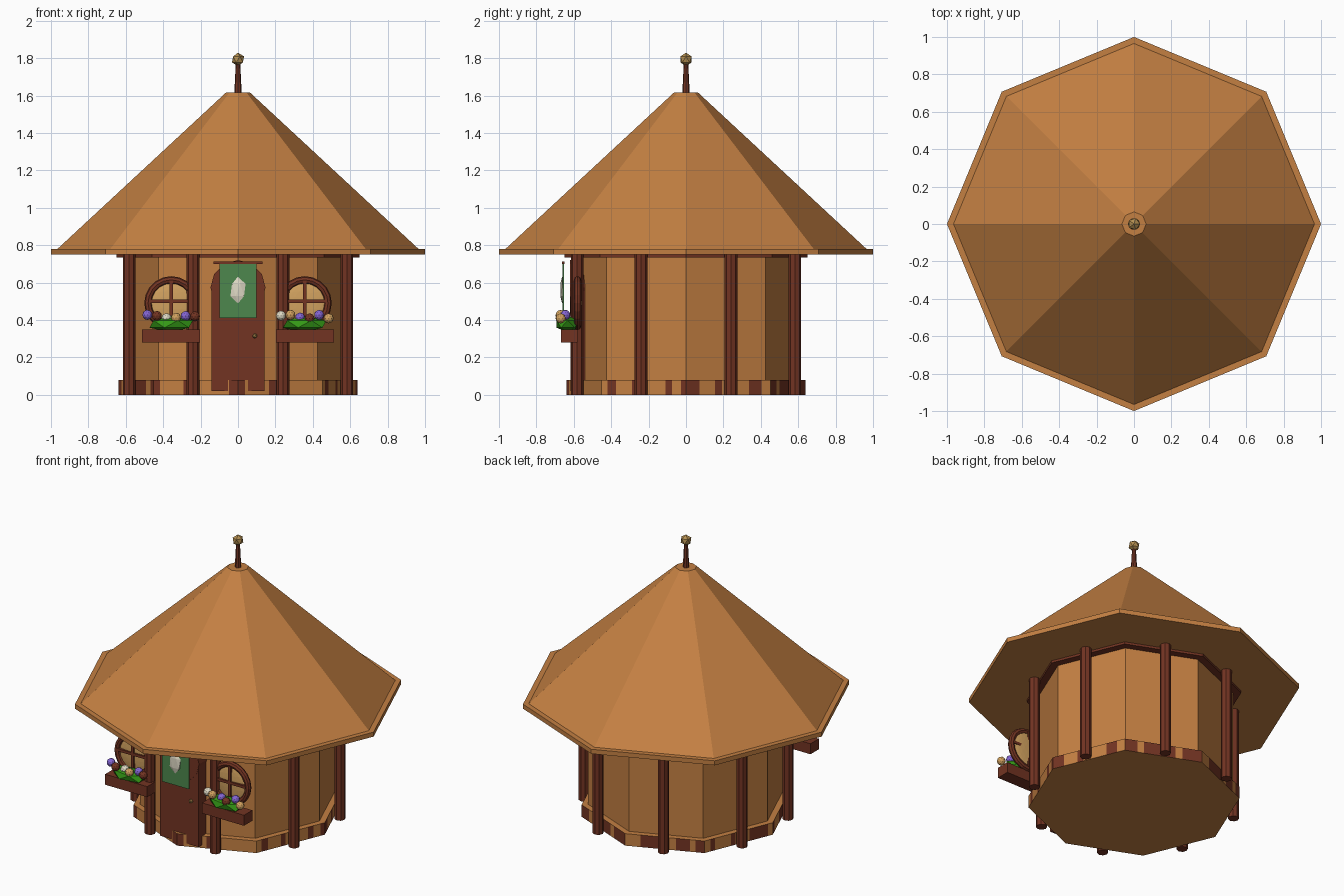
import bpy, bmesh, math, random
from mathutils import Matrix, Vector

if "Cube" in bpy.data.objects:
    bpy.data.objects.remove(bpy.data.objects["Cube"])

random.seed(4)


def mat(name, r, g, b):
    m = bpy.data.materials.new(name)
    m.diffuse_color = (r, g, b, 1)
    m.use_nodes = True
    m.node_tree.nodes["Principled BSDF"].inputs["Base Color"].default_value = m.diffuse_color
    return m


WOOD = mat("honey_wood", .55, .215, .055)
DARK = mat("red_brown_wood", .17, .034, .016)
BANNER = mat("banner_green", .075, .245, .075)
LEAF = mat("leaf_green", .035, .32, .008)
PURPLE = mat("purple_petal", .23, .13, .65)
GLOW = mat("warm_amber", .64, .36, .115)
CREAM = mat("cream", .74, .70, .56)
GOLD = mat("dull_gold", .45, .27, .08)


def finish(name, bm, *mats):
    me = bpy.data.meshes.new(name)
    bm.to_mesh(me)
    bm.free()
    ob = bpy.data.objects.new(name, me)
    bpy.context.collection.objects.link(ob)
    for m in mats:
        me.materials.append(m)
    return ob


def cone(name, m, r1, r2, z0, z1, x=0, y=0, n=8):
    bm = bmesh.new()
    bmesh.ops.create_cone(bm, cap_ends=True, segments=n, radius1=r1, radius2=r2, depth=z1 - z0,
                          matrix=Matrix.Translation((x, y, (z0 + z1) / 2)))
    return finish(name, bm, m)


def box(name, m, x0, x1, y0, y1, z0, z1):
    bm = bmesh.new()
    c = Matrix.Translation(((x0 + x1) / 2, (y0 + y1) / 2, (z0 + z1) / 2))
    bmesh.ops.create_cube(bm, size=1, matrix=c @ Matrix.Diagonal((x1 - x0, y1 - y0, z1 - z0, 1)))
    return finish(name, bm, m)


def ball(name, m, loc, size, sub=1):
    bm = bmesh.new()
    bmesh.ops.create_icosphere(bm, subdivisions=sub, radius=1,
                               matrix=Matrix.Translation(loc) @ Matrix.Diagonal((*size, 1)))
    return finish(name, bm, m)


# roof, eave, finial
cone("roof_eave", WOOD, 1, 1, .75, .78)
cone("roof", WOOD, .965, .065, .78, 1.615)
cone("finial_post", DARK, .02, .012, 1.61, 1.77)
ball("finial_ball", GOLD, (0, 0, 1.793), (.036,) * 3)

# walls and top plate
cone("walls", WOOD, .6, .6, .01, .752)
cone("top_plate", DARK, .65, .65, .735, .751)

# foundation ring with randomly alternating strips
bm = bmesh.new()
pts = []
for k in range(8):
    a, b = (Vector((.64 * math.cos(t), .64 * math.sin(t), 0))
            for t in (k * math.pi / 4, (k + 1) * math.pi / 4))
    cuts = [0] + [(i + random.uniform(-.35, .35)) / 11 for i in range(1, 11)]
    pts += [a.lerp(b, c) for c in cuts]
low = [bm.verts.new(p) for p in pts]
high = [bm.verts.new(p + Vector((0, 0, .08))) for p in pts]
bm.faces.new(low[::-1])
bm.faces.new(high)
for i in range(len(pts)):
    j = (i + 1) % len(pts)
    f = bm.faces.new((low[i], low[j], high[j], high[i]))
    f.material_index = int(random.random() < .42)
finish("foundation", bm, WOOD, DARK)

# posts stand in front of each wall centre
for k in range(8):
    t = math.radians(22.5 + 45 * k)
    cone(f"post_{k + 1}", DARK, .034, .034, 0, .75, .63 * math.cos(t), .63 * math.sin(t))

# door with arched head and knob
box("door", DARK, -.142, .142, -.618, -.54, .02, .57)
bm = bmesh.new()
bmesh.ops.create_cone(bm, cap_ends=True, segments=12, radius1=.147, radius2=.147, depth=.08,
                      matrix=Matrix.Translation((0, -.58, .573)) @ Matrix.Rotation(math.pi / 2, 4, 'X'))
finish("door_arch", bm, DARK)
ball("door_knob", GOLD, (.09, -.625, .315), (.014,) * 3)

# hanging banner
box("banner", BANNER, -.1, .1, -.66, -.652, .41, .705)
box("banner_rod", DARK, -.13, .13, -.662, -.65, .7, .712)
ball("banner_emblem", CREAM, (0, -.662, .56), (.045, .012, .072))

# round windows and flower boxes
petals = {-1: (PURPLE, DARK, CREAM, GLOW, PURPLE, DARK),
          1: (CREAM, GLOW, PURPLE, DARK, PURPLE, GLOW)}
for s, side in ((-1, "left"), (1, "right")):
    cx, cz = s * .357, .49
    bpy.ops.mesh.primitive_torus_add(location=(cx, -.58, cz), rotation=(math.pi / 2, 0, 0),
                                     major_radius=.124, minor_radius=.02,
                                     major_segments=20, minor_segments=8)
    ring = bpy.context.object
    ring.name = side + "_window_frame"
    ring.data.materials.append(DARK)
    ball(side + "_window_glass", GLOW, (cx, -.575, cz), (.118, .018, .118), 3)
    box(side + "_window_upright", DARK, cx - .009, cx + .009, -.602, -.56, cz - .12, cz + .12)
    box(side + "_window_crossbar", DARK, cx - .12, cx + .12, -.602, -.56, cz, cz + .018)
    box(side + "_flower_box", DARK, cx - .155, cx + .155, -.668, -.58, .28, .35)
    ball(side + "_leaves", LEAF, (cx, -.632, .378), (.13, .07, .044))
    for i, m in enumerate(petals[s]):
        ball(f"{side}_flower_{i + 1}", m,
             (cx + (i - 2.5) * .051, -.645 - .025 * (i % 2), .418 + random.uniform(-.01, .01)),
             (.027,) * 3, 2)
